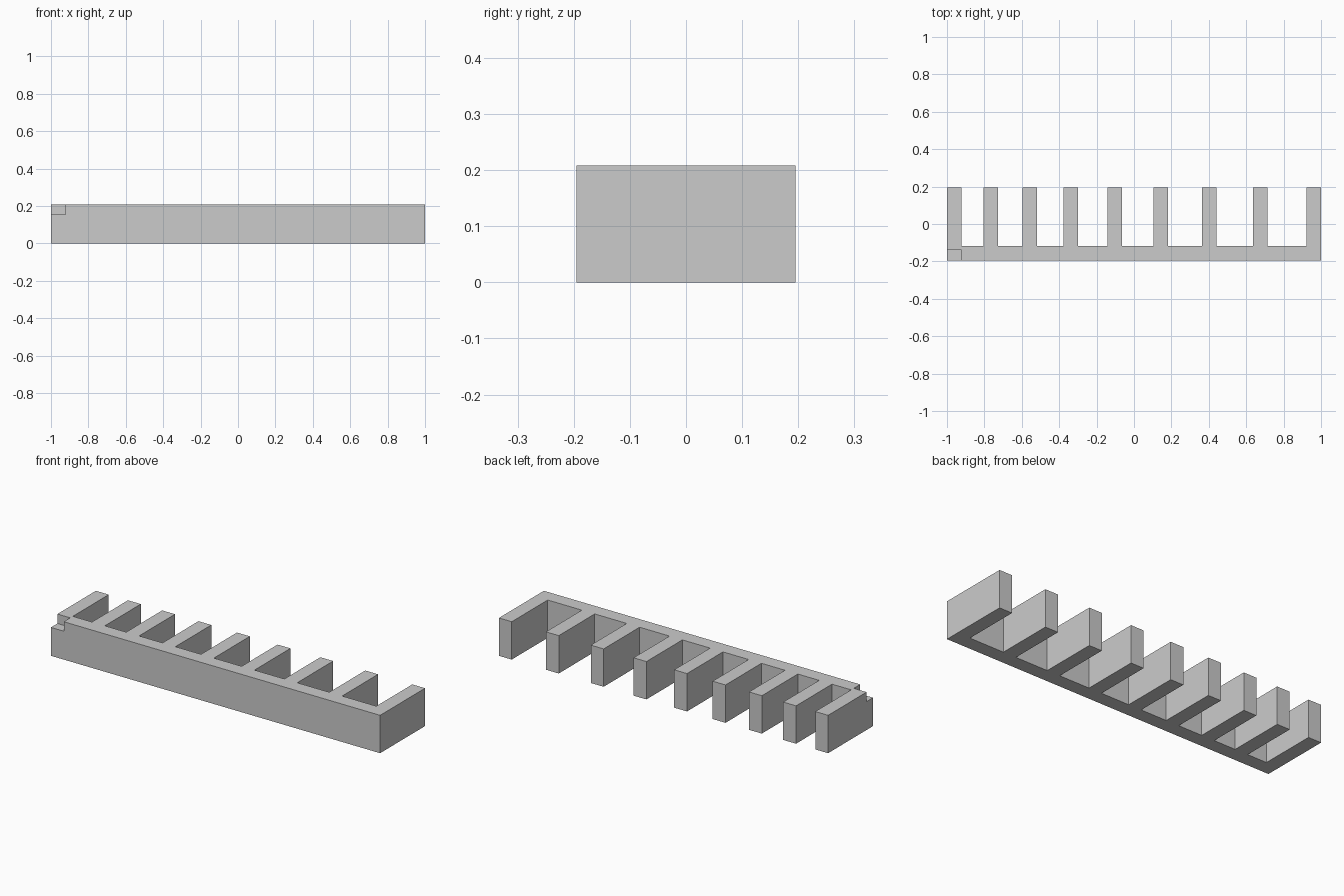
import bpy
import bmesh

if "Cube" in bpy.data.objects:
    bpy.data.objects.remove(bpy.data.objects["Cube"], do_unlink=True)

HEIGHT, HALF_DEPTH = 0.208, 0.195
TOOTH, TEETH = 0.078, 9
SPINE_BACK = -0.117
FIRST_GAP, GAP_STEP = 0.1168, 0.013

grey = bpy.data.materials.new("plain grey")
grey.use_nodes = True
colour = (0.6, 0.6, 0.6, 1)
grey.diffuse_color = colour
grey.node_tree.nodes["Principled BSDF"].inputs["Base Color"].default_value = colour


def extrude_outline(name, outline, z0, z1):
    """Make a solid by raising a flat outline from z0 to z1."""
    bm = bmesh.new()
    base = bm.faces.new([bm.verts.new((x, y, z0)) for x, y in outline])
    top = bmesh.ops.extrude_face_region(bm, geom=[base], use_keep_orig=True)["geom"]
    bmesh.ops.translate(bm, vec=(0, 0, z1 - z0),
                        verts=[g for g in top if isinstance(g, bmesh.types.BMVert)])
    bmesh.ops.recalc_face_normals(bm, faces=bm.faces)
    mesh = bpy.data.meshes.new(name)
    bm.to_mesh(mesh)
    bm.free()
    mesh.materials.append(grey)
    obj = bpy.data.objects.new(name, mesh)
    bpy.context.collection.objects.link(obj)
    return obj


# Comb outline: straight spine at the front, teeth with steadily widening gaps
outline = []
x = -1.0
for i in range(TEETH):
    end = 1.0 if i == TEETH - 1 else x + TOOTH
    outline += [(x, SPINE_BACK), (x, HALF_DEPTH), (end, HALF_DEPTH), (end, SPINE_BACK)]
    x = end + FIRST_GAP + GAP_STEP * i
# The two end teeth run straight into the spine
outline = [(-1, -HALF_DEPTH)] + outline[1:-1] + [(1, -HALF_DEPTH)]
comb = extrude_outline("toothed_bar", outline, 0, HEIGHT)

# Small notch in the upper front corner of the right end
x0, x1, y0, y1 = -1.1, -1 + TOOTH, -0.3, -0.139
cutter = extrude_outline("notch_cutter", [(x0, y0), (x1, y0), (x1, y1), (x0, y1)],
                         0.156, 0.3)
cutter.hide_render = True
cutter.hide_viewport = True

notch = comb.modifiers.new("corner notch", "BOOLEAN")
notch.operation = "DIFFERENCE"
notch.solver = "EXACT"
notch.object = cutter
